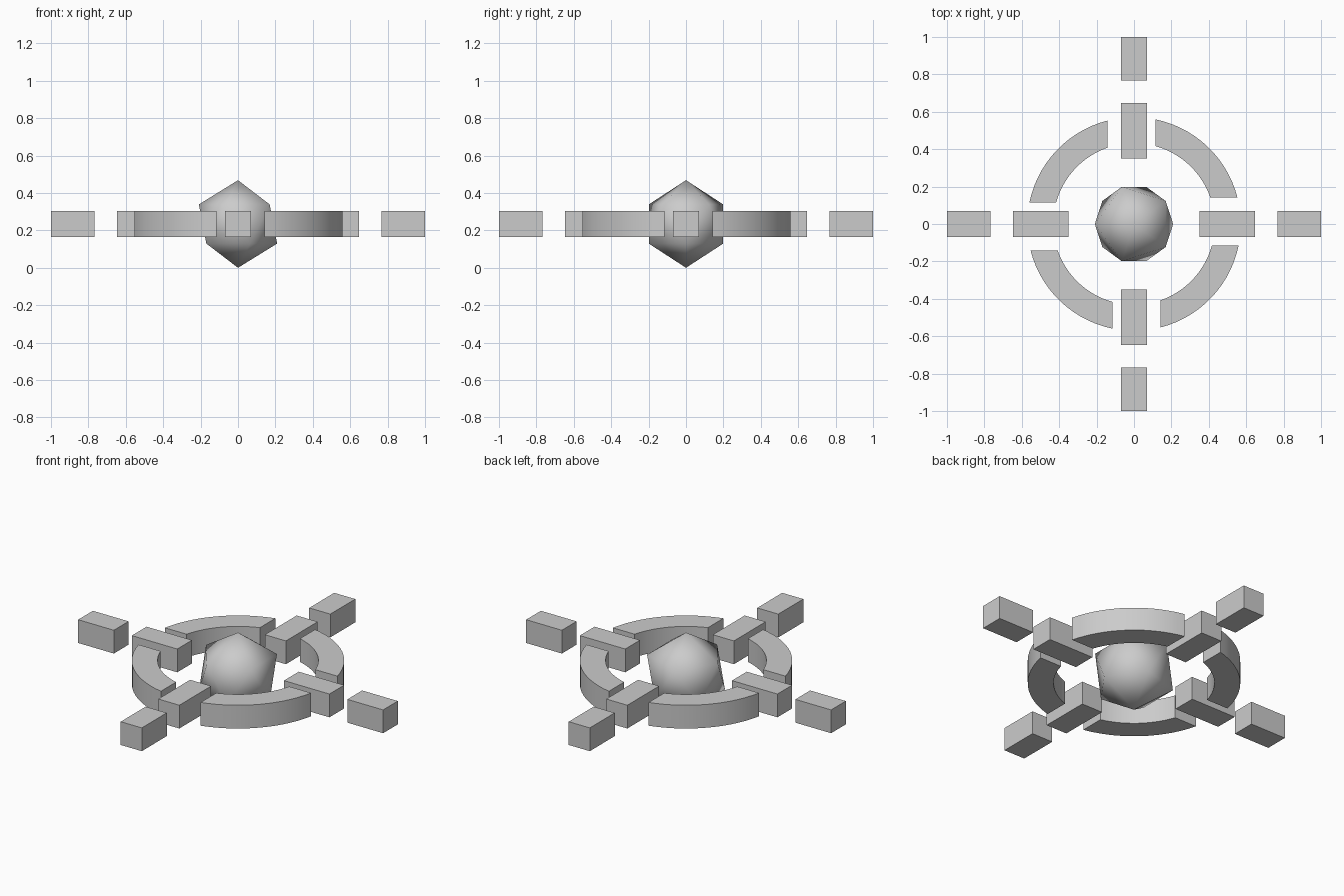
import bpy, bmesh
from math import sin, cos, asin, acos, pi
from mathutils import Matrix

if "Cube" in bpy.data.objects:
    bpy.data.objects.remove(bpy.data.objects["Cube"])

ZC = 0.234          # mid height of everything
H = 0.069           # half thickness of bars and ring


def add_object(name, bm):
    bmesh.ops.recalc_face_normals(bm, faces=bm.faces)
    me = bpy.data.meshes.new(name)
    bm.to_mesh(me)
    bm.free()
    ob = bpy.data.objects.new(name, me)
    bpy.context.collection.objects.link(ob)
    return ob


def bar(name, r0, r1, turn):
    bm = bmesh.new()
    bmesh.ops.create_cube(bm, size=1)
    bmesh.ops.scale(bm, vec=(r1 - r0, 2 * H, 2 * H), verts=bm.verts)
    bmesh.ops.translate(bm, vec=((r0 + r1) / 2, 0, ZC), verts=bm.verts)
    bmesh.ops.rotate(bm, matrix=Matrix.Rotation(turn, 3, 'Z'), verts=bm.verts)
    return add_object(name, bm)


def ring_segment(name, turn, r_in=0.432, r_out=0.571, x_cut=0.114, y_cut=0.142, n=14):
    # quarter arc whose ends are cut parallel to the neighbouring bars
    bm = bmesh.new()
    sections = []
    for i in range(n + 1):
        sec = []
        for r, z in ((r_in, -H), (r_out, -H), (r_out, H), (r_in, H)):
            a0, a1 = asin(y_cut / r), acos(x_cut / r)
            a = a0 + (a1 - a0) * i / n + turn
            sec.append(bm.verts.new((r * cos(a), r * sin(a), ZC + z)))
        sections.append(sec)
    for s, t in zip(sections, sections[1:]):
        for k in range(4):
            m = (k + 1) % 4
            bm.faces.new((s[k], s[m], t[m], t[k]))
    bm.faces.new(sections[0])
    bm.faces.new(sections[-1])
    ob = add_object(name, bm)
    bpy.ops.object.select_all(action='DESELECT')
    ob.select_set(True)
    bpy.context.view_layer.objects.active = ob
    bpy.ops.object.shade_smooth_by_angle(angle=pi / 6)
    return ob


# central low-poly ball, smooth shaded
bm = bmesh.new()
bmesh.ops.create_icosphere(bm, subdivisions=1, radius=ZC)
bmesh.ops.rotate(bm, matrix=Matrix.Rotation(pi, 3, 'Z'), verts=bm.verts)
bmesh.ops.translate(bm, vec=(0, 0, ZC), verts=bm.verts)
for f in bm.faces:
    f.smooth = True
add_object("centre_ball", bm)

# four arms and four ring quarters
for i, side in enumerate(("right", "back", "left", "front")):
    bar(f"inner_bar_{side}", 0.35, 0.648, i * pi / 2)
    bar(f"outer_bar_{side}", 0.766, 1.0, i * pi / 2)
    ring_segment(f"ring_segment_{i + 1}", i * pi / 2)
